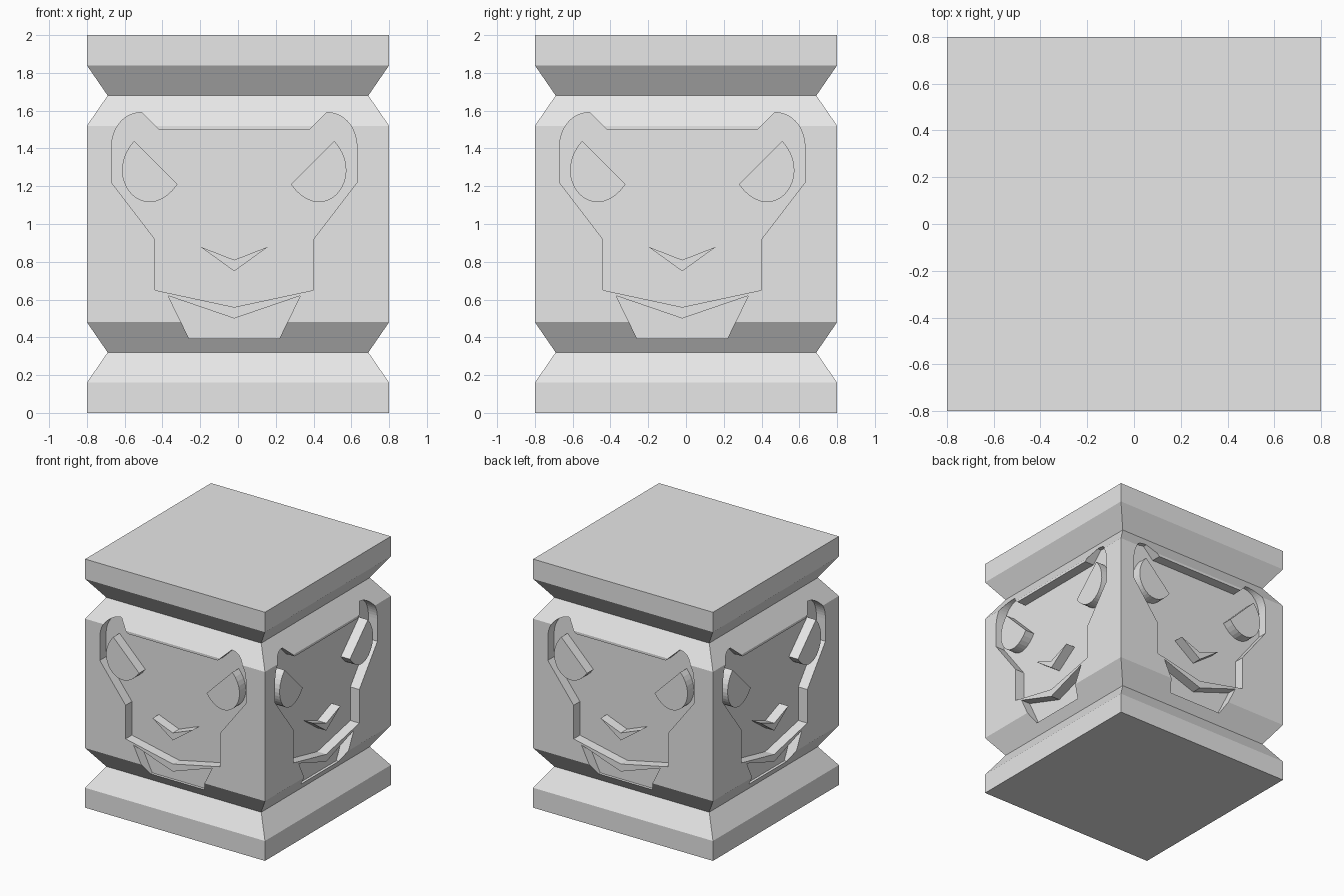
import bpy
import bmesh
from math import pi
from mathutils import Matrix, Vector
from mathutils.geometry import interpolate_bezier

cube = bpy.data.objects.get("Cube")
if cube:
    bpy.data.objects.remove(cube, do_unlink=True)

HALF = 0.8        # half width of the block
FLOOR = 0.72      # distance of the carved floor from the axis
SHIFT = -0.02     # the carving sits slightly off centre

stone = bpy.data.materials.new("stone_grey")
stone.use_nodes = True
stone.diffuse_color = (0.8, 0.8, 0.8, 1)
stone.node_tree.nodes["Principled BSDF"].inputs["Base Color"].default_value = (0.8, 0.8, 0.8, 1)


def make_object(name, bm):
    bmesh.ops.recalc_face_normals(bm, faces=bm.faces)
    mesh = bpy.data.meshes.new(name)
    bm.to_mesh(mesh)
    bm.free()
    mesh.materials.append(stone)
    obj = bpy.data.objects.new(name, mesh)
    bpy.context.collection.objects.link(obj)
    return obj


def arc(p0, p1, p2, p3, steps=14):
    pts = interpolate_bezier(*[Vector((x, z, 0)) for x, z in (p0, p1, p2, p3)], steps)
    return [(p.x, p.y) for p in pts]


def mirrored(points):
    return [(-x, z) for x, z in reversed(points)]


def add_prism(bm, outline, inner, outer, turn):
    """Extrude an x-z outline between two depths, then turn it to one side."""
    spin = Matrix.Rotation(turn, 3, "Z")
    rings = [[bm.verts.new(spin @ Vector((x + SHIFT, -depth, z))) for x, z in outline]
             for depth in (inner, outer)]
    bm.faces.new(rings[0])
    bm.faces.new(rings[1])
    count = len(outline)
    for i in range(count):
        j = (i + 1) % count
        bm.faces.new((rings[0][i], rings[0][j], rings[1][j], rings[1][i]))


def four_sided(name, outlines, inner, outer):
    bm = bmesh.new()
    for side in range(4):
        for outline in outlines:
            add_prism(bm, outline, inner, outer, side * pi / 2)
    return make_object(name, bm)


# Square block with two V-shaped grooves
profile = [(HALF, 0), (HALF, 0.16), (0.69, 0.32), (HALF, 0.48),
           (HALF, 1.52), (0.69, 1.68), (HALF, 1.84), (HALF, 2)]
bm = bmesh.new()
rings = [[bm.verts.new((sx * w, sy * w, z))
          for sx, sy in ((-1, -1), (1, -1), (1, 1), (-1, 1))] for w, z in profile]
bm.faces.new(rings[0])
bm.faces.new(rings[-1])
for low, high in zip(rings, rings[1:]):
    for i in range(4):
        j = (i + 1) % 4
        bm.faces.new((low[i], low[j], high[j], high[i]))
block = make_object("carved_block", bm)

# Outlines of the carving, as right halves about the centre line
ear = arc((0.49, 1.59), (0.585, 1.59), (0.65, 1.51), (0.65, 1.40))
half_mask = [(0.40, 1.5)] + ear + [(0.65, 1.22), (0.42, 0.92), (0.42, 0.65)]
mask = half_mask + [(0, 0.56)] + mirrored(half_mask)
half_chin = [(0.35, 0.62), (0.24, 0.395)]
chin = [(0, 0.5)] + half_chin + mirrored(half_chin)
eye = arc((0.53, 1.44), (0.71, 1.24), (0.47, 0.97), (0.30, 1.21), 20)
nose = [(0, 0.81), (0.18, 0.88), (0, 0.75), (-0.18, 0.88)]

# Sunken mask and chin on every side
cutter = four_sided("carving_cutter", [mask, chin], FLOOR, 0.95)
cutter.hide_render = True
cut = block.modifiers.new("carving", "BOOLEAN")
cut.operation = "DIFFERENCE"
cut.solver = "EXACT"
cut.object = cutter
bpy.context.view_layer.objects.active = block
bpy.ops.object.modifier_apply(modifier=cut.name)
bpy.data.objects.remove(cutter, do_unlink=True)

# Eyes and nose standing up from the sunken floor
four_sided("eyes", [eye, mirrored(eye)], FLOOR - 0.01, HALF)
four_sided("noses", [nose], FLOOR - 0.01, HALF)
